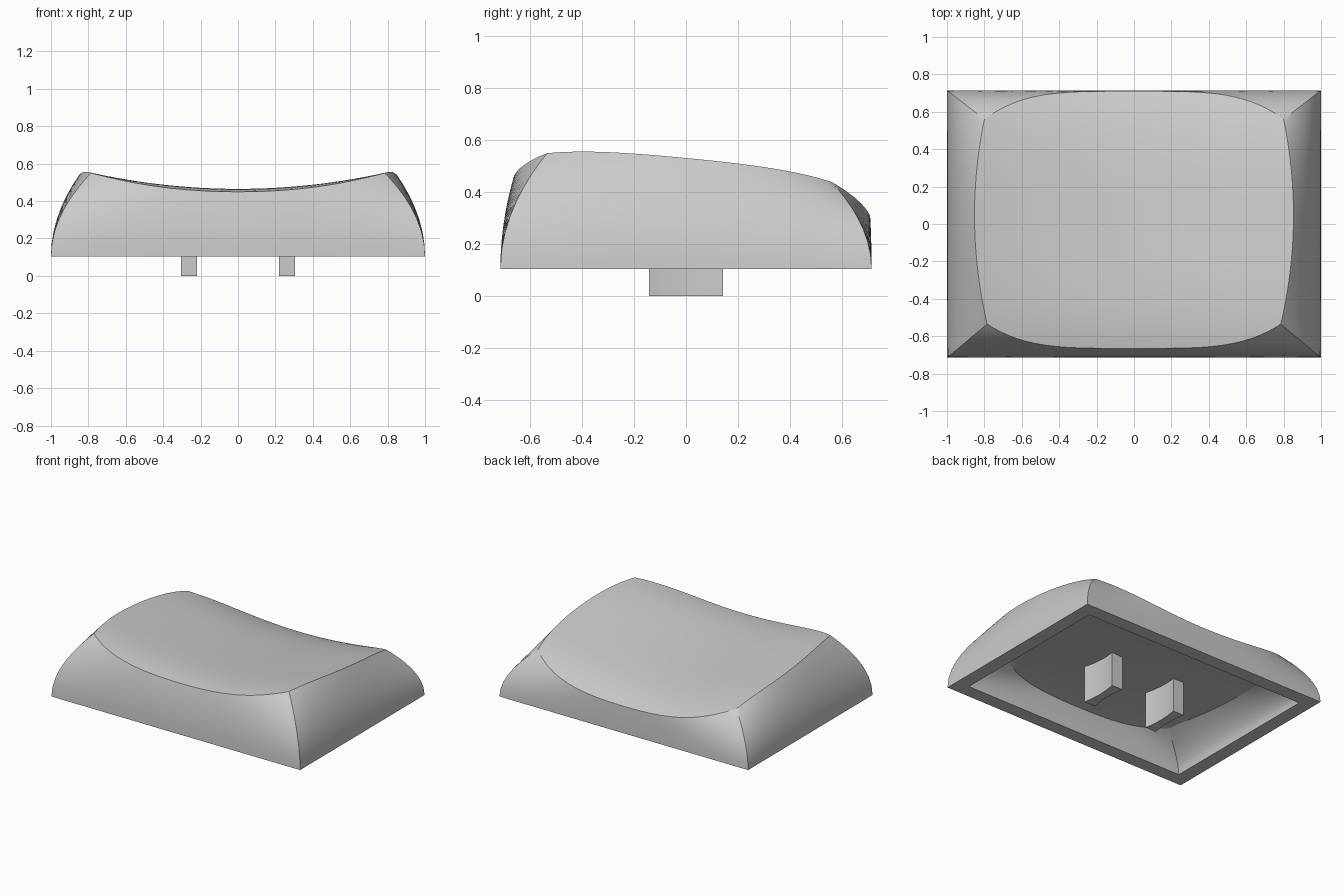
import bpy, bmesh, math

cube = bpy.data.objects.get("Cube")
if cube:
    bpy.data.objects.remove(cube, do_unlink=True)

grey = bpy.data.materials.new("light_grey")
grey.use_nodes = True
colour = (0.6, 0.6, 0.6, 1)
grey.diffuse_color = colour
grey.node_tree.nodes["Principled BSDF"].inputs["Base Color"].default_value = colour

RIM = 0.105      # height of the lower rim
SEG = 28         # segments along each side
HALF_Y = 0.715


def lerp(a, b, t):
    return a + (b - a) * t


def dish(x, y):
    """Height of the scooped, backward-sloping top."""
    return 0.43 - 0.1 * y - 0.24 * y ** 4 + 0.14 * x * x


def ceiling(x, y):
    """Flatter version of the dish for the inside."""
    return 0.25 + 0.6 * (dish(x, y) - 0.43)


def outline():
    """Pairs of base point (unit rectangle) and crease point, going round."""
    pairs = []
    for side in range(4):
        for i in range(SEG):
            u = -math.cos(math.pi * i / SEG) * 0.5 + (i / SEG - 0.5)
            t = (u + 1) / 2
            if side == 0:      # front
                pairs.append(((u, -1), (0.785 * u, -0.665 + 0.13 * u ** 4)))
            elif side == 1:    # +x side
                pairs.append(((1, u), (lerp(0.785, 0.8, t) + 0.06 * (1 - u * u),
                                       lerp(-0.535, 0.56, t))))
            elif side == 2:    # back
                pairs.append(((-u, 1), (-0.8 * u, 0.71 - 0.15 * u ** 4)))
            else:              # -x side
                pairs.append(((-1, -u), (-lerp(0.8, 0.785, t) - 0.06 * (1 - u * u),
                                         lerp(0.56, -0.535, t))))
    return pairs


def shell_rings(half_x, half_y, shrink, height):
    """Rings up a bulged wall, then inward over the top to its middle."""
    rings = []
    for step in range(11):
        f = math.sin(step / 10 * math.pi / 2)
        ring = []
        for (bx, by), (cx, cy) in outline():
            cx, cy = cx * shrink, cy * shrink
            ring.append((lerp(bx * half_x, cx, f * f), lerp(by * half_y, cy, f * f),
                         lerp(RIM, height(cx, cy), f)))
        rings.append(ring)
    for step in range(1, 15):
        k = 1 - step / 14
        rings.append([(cx * shrink * k, cy * shrink * k,
                       height(cx * shrink * k, cy * shrink * k))
                      for _, (cx, cy) in outline()])
    return rings


def loft(name, rings, caps=False):
    bm = bmesh.new()
    loops = [[bm.verts.new(p) for p in ring] for ring in rings]
    n = len(loops[0])
    for a, b in zip(loops, loops[1:]):
        for i in range(n):
            j = (i + 1) % n
            bm.faces.new((a[i], a[j], b[j], b[i]))
    if caps:
        bm.faces.new(loops[0])
        bm.faces.new(loops[-1])
    bmesh.ops.remove_doubles(bm, verts=bm.verts, dist=1e-5)
    bmesh.ops.recalc_face_normals(bm, faces=bm.faces)
    mesh = bpy.data.meshes.new(name)
    bm.to_mesh(mesh)
    bm.free()
    mesh.materials.append(grey)
    obj = bpy.data.objects.new(name, mesh)
    bpy.context.collection.objects.link(obj)
    bpy.ops.object.select_all(action='DESELECT')
    obj.select_set(True)
    bpy.context.view_layer.objects.active = obj
    bpy.ops.object.shade_smooth_by_angle(angle=math.radians(30))
    return obj


# Hollow cap: inside from its middle down to the rim, then the outside up
inside = shell_rings(0.9, HALF_Y - 0.1, 0.87, ceiling)
outside = shell_rings(1, HALF_Y, 1, dish)
loft("key_cap", inside[::-1] + outside)

# Two prongs with waisted sides
for name, centre in (("right_prong", -0.262), ("left_prong", 0.262)):
    ys = [lerp(-0.142, 0.142, i / 12) for i in range(13)]
    section = [(centre + 0.03 + 0.014 * (y / 0.142) ** 2, y) for y in ys]
    section += [(2 * centre - x, y) for x, y in reversed(section)]
    loft(name, [[(x, y, z) for x, y in section] for z in (0, 0.27)], caps=True)
